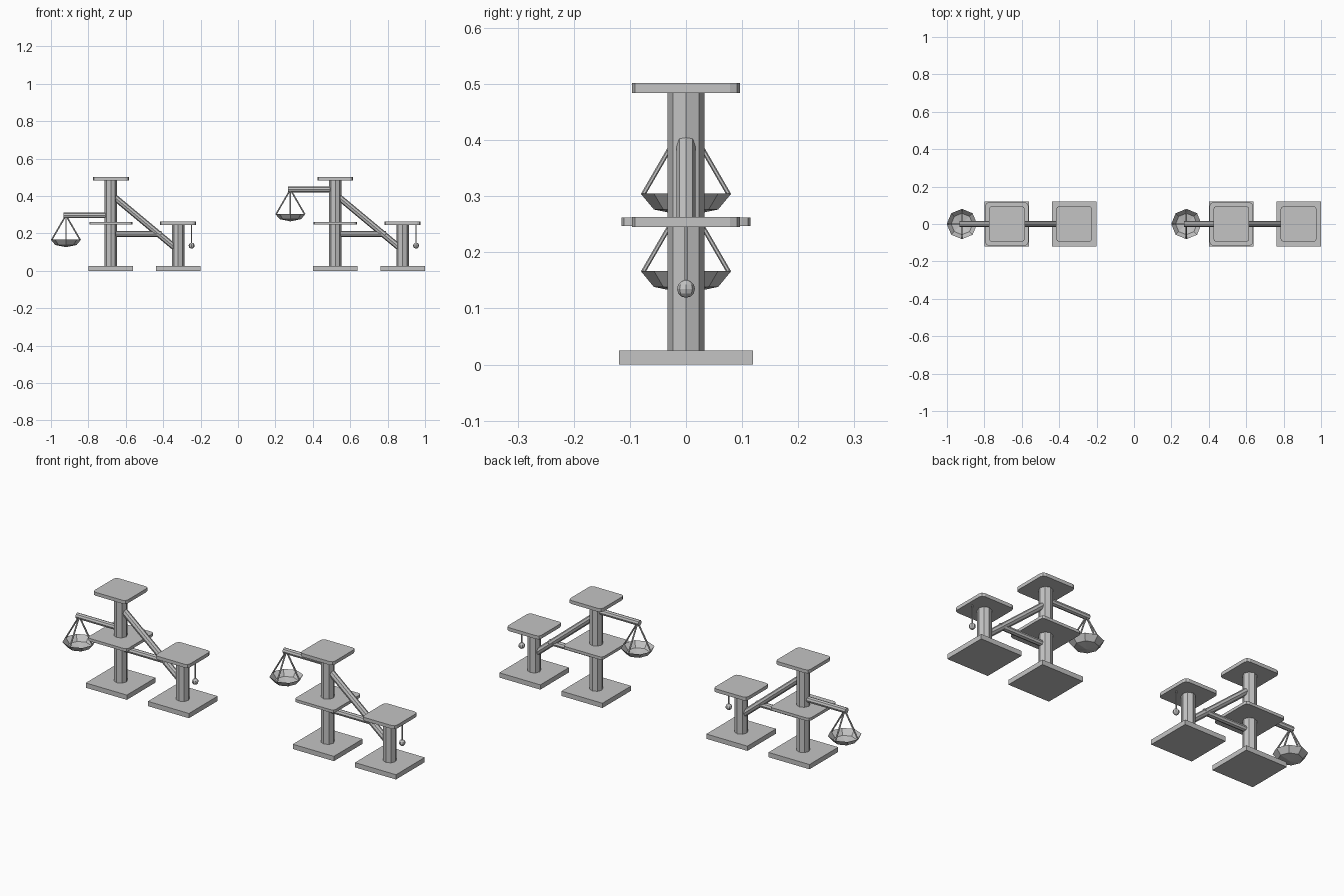
import bpy, bmesh, math
from mathutils import Vector

if "Cube" in bpy.data.objects:
    bpy.data.objects.remove(bpy.data.objects["Cube"])

grey = bpy.data.materials.new("plain grey")
grey.use_nodes = True
shade = (0.55, 0.55, 0.55, 1)
grey.diffuse_color = shade
grey.node_tree.nodes["Principled BSDF"].inputs["Base Color"].default_value = shade


def finish(name, bm):
    mesh = bpy.data.meshes.new(name)
    bm.to_mesh(mesh)
    bm.free()
    mesh.materials.append(grey)
    obj = bpy.data.objects.new(name, mesh)
    bpy.context.collection.objects.link(obj)
    return obj


def slab(name, x, half, z0, z1, corner=0):
    """Square plate, with rounded upright corners if asked."""
    bm = bmesh.new()
    bmesh.ops.create_cube(bm, size=1)
    for v in bm.verts:
        v.co = (x + v.co.x * 2 * half, v.co.y * 2 * half, z1 if v.co.z > 0 else z0)
    if corner:
        upright = [e for e in bm.edges
                   if abs(e.verts[0].co.z - e.verts[1].co.z) > 0.001]
        bmesh.ops.bevel(bm, geom=upright, offset=corner, segments=2,
                        profile=0.5, affect='EDGES')
    return finish(name, bm)


def rod(name, start, end, radius, sides=8):
    """Straight faceted bar between two points."""
    a, b = Vector(start), Vector(end)
    bm = bmesh.new()
    bmesh.ops.create_cone(bm, cap_ends=True, segments=sides, radius1=radius,
                          radius2=radius, depth=(b - a).length)
    obj = finish(name, bm)
    obj.location = (a + b) / 2
    obj.rotation_euler = (b - a).to_track_quat('Z', 'Y').to_euler()
    return obj


def ball(name, x, z, radius):
    bm = bmesh.new()
    bmesh.ops.create_uvsphere(bm, u_segments=8, v_segments=6, radius=radius)
    obj = finish(name, bm)
    obj.location = (x, 0, z)


def bowl(name, x, rim_z, radius):
    """Open lower half of a squashed low-poly sphere."""
    bm = bmesh.new()
    bmesh.ops.create_uvsphere(bm, u_segments=8, v_segments=4, radius=radius)
    upper = [v for v in bm.verts if v.co.z > 0.001]
    bmesh.ops.delete(bm, geom=upper, context='VERTS')
    for v in bm.verts:
        v.co.z *= 0.5
    obj = finish(name, bm)
    obj.location = (x, 0, rim_z)


def cat_tree(label, cx, arm_z):
    tall, short, hang = cx - 0.18, cx + 0.18, cx - 0.42
    # Tall tower
    slab(label + "_tall_base", tall, 0.119, 0, 0.025)
    rod(label + "_tall_post", (tall, 0, 0.02), (tall, 0, 0.49), 0.033)
    slab(label + "_middle_shelf", tall, 0.115, 0.247, 0.262, 0.016)
    slab(label + "_top_shelf", tall, 0.096, 0.484, 0.502, 0.018)
    # Short tower
    slab(label + "_short_base", short, 0.119, 0, 0.025)
    rod(label + "_short_post", (short, 0, 0.02), (short, 0, 0.25), 0.033)
    slab(label + "_short_shelf", short, 0.096, 0.245, 0.263, 0.018)
    # Beams joining the towers
    rod(label + "_sloping_beam", (tall, 0, 0.41), (short, 0, 0.11), 0.017)
    rod(label + "_level_beam", (tall, 0, 0.197), (cx + 0.09, 0, 0.197), 0.015)
    # Arm with hanging bowl
    rod(label + "_arm", (cx - 0.432, 0, arm_z), (tall, 0, arm_z), 0.015)
    rim_z = arm_z - 0.13
    bowl(label + "_bowl", hang, rim_z, 0.081)
    for i in range(4):
        t = i * math.pi / 2
        rim = (hang + 0.077 * math.cos(t), 0.077 * math.sin(t), rim_z - 0.003)
        rod(f"{label}_bowl_cord_{i + 1}", (hang, 0, arm_z), rim, 0.004, 6)
    # Dangling toy
    rod(label + "_toy_cord", (short + 0.072, 0, 0.25), (short + 0.072, 0, 0.14), 0.003, 6)
    ball(label + "_toy_ball", short + 0.072, 0.135, 0.016)


cat_tree("right_tree", -0.5, 0.297)
cat_tree("left_tree", 0.7, 0.435)
